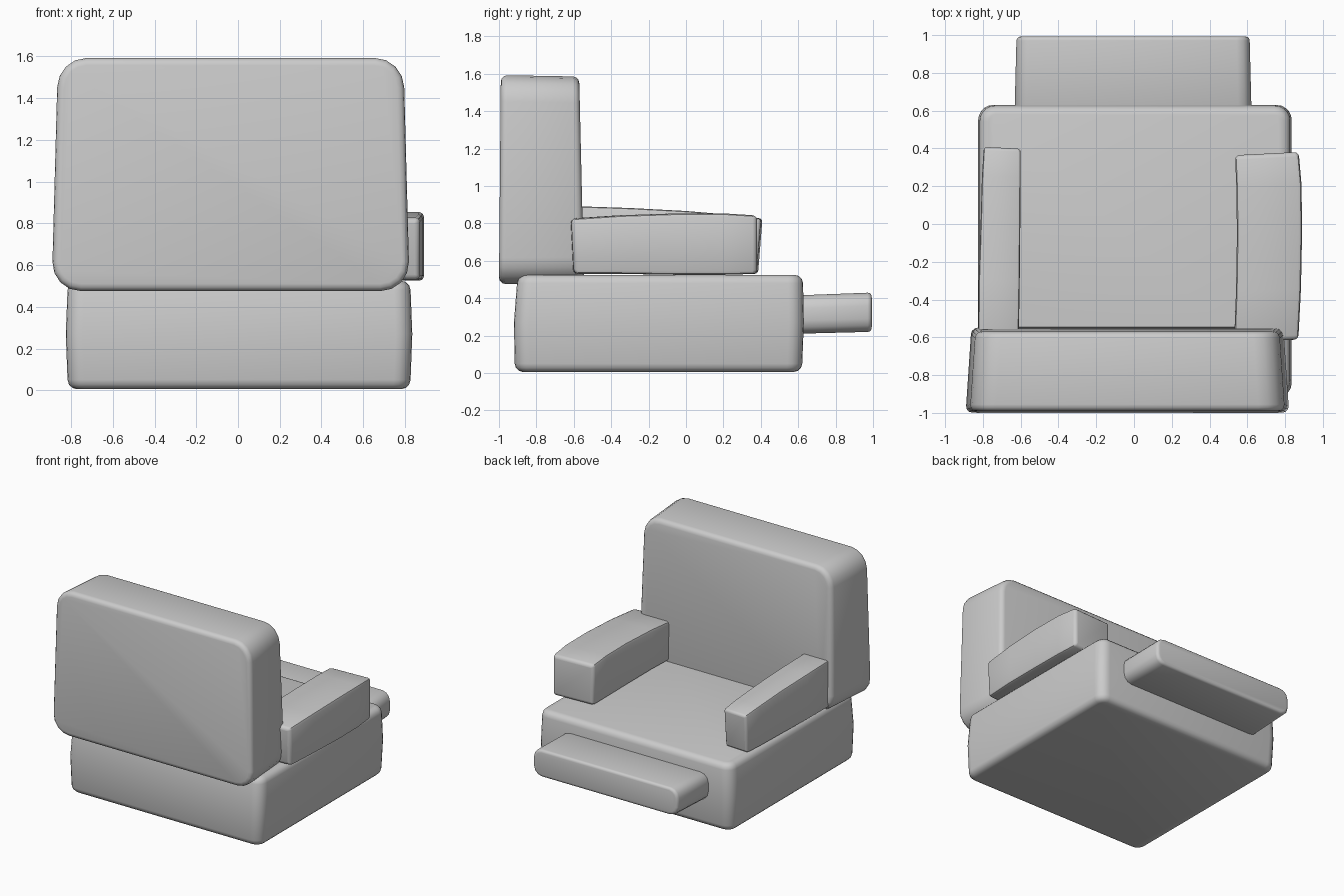
import bpy, bmesh
from math import sin, cos, pi
from mathutils import Vector

if "Cube" in bpy.data.objects:
    bpy.data.objects.remove(bpy.data.objects["Cube"])


def rounded_rect(a0, a1, b0, b1, r, segs):
    """Counter-clockwise rectangle with rounded corners."""
    corners = [(a1 - r, b1 - r), (a0 + r, b1 - r), (a0 + r, b0 + r), (a1 - r, b0 + r)]
    return [(ca + r * cos((q + k / segs) * pi / 2), cb + r * sin((q + k / segs) * pi / 2))
            for q, (ca, cb) in enumerate(corners) for k in range(segs + 1)]


def cushion(name, axis, sections, r, segs, rim, warp=None):
    """Loft rounded rectangles (pos, a0, a1, b0, b1) along y or z, round both rims."""
    bm = bmesh.new()
    rings = []
    for pos, *rect in sections:
        pts = rounded_rect(*rect, r, segs)
        rings.append([bm.verts.new((a, pos, b) if axis == 'y' else (a, b, pos)) for a, b in pts])
    n = len(rings[0])
    for lo, hi in zip(rings, rings[1:]):
        for i in range(n):
            j = (i + 1) % n
            bm.faces.new((lo[i], lo[j], hi[j], hi[i]))
    caps = [bm.faces.new(rings[0]), bm.faces.new(rings[-1])]
    bmesh.ops.recalc_face_normals(bm, faces=bm.faces[:])
    if warp:
        for v in bm.verts:
            v.co = Vector(warp(*v.co))
    edges = [e for f in caps for e in f.edges]
    bmesh.ops.bevel(bm, geom=edges, offset=rim, segments=3, profile=0.5, affect='EDGES',
                    clamp_overlap=True)
    mesh = bpy.data.meshes.new(name)
    bm.to_mesh(mesh)
    bm.free()
    obj = bpy.data.objects.new(name, mesh)
    bpy.context.collection.objects.link(obj)
    bpy.ops.object.select_all(action='DESELECT')
    obj.select_set(True)
    bpy.context.view_layer.objects.active = obj
    bpy.ops.object.shade_smooth_by_angle(angle=0.6)
    return obj


# Seat block
cushion("seat_base", 'z',
        [(0.005, -0.815, 0.825, -0.915, 0.62),
         (0.27, -0.825, 0.835, -0.92, 0.63),
         (0.525, -0.815, 0.825, -0.90, 0.625)], 0.08, 5, 0.045)


# Backrest, narrower and thinner towards the top
def lean(x, y, z):
    t = (z - 0.47) / 1.12
    s = 1 - 0.035 * t
    front = (y + 1.0) / 0.44
    return (-0.035 + (x + 0.035) * s, y - 0.035 * t * front + 0.01 * t, z)


cushion("backrest", 'y',
        [(-1.0, -0.895, 0.825, 0.475, 1.592),
         (-0.545, -0.865, 0.795, 0.48, 1.585)], 0.14, 4, 0.035, lean)

# Wide armrest with an arched top
cushion("armrest_right", 'y',
        [(-0.61, 0.53, 0.87, 0.53, 0.825),
         (-0.35, 0.54, 0.884, 0.53, 0.843),
         (-0.05, 0.545, 0.89, 0.525, 0.853),
         (0.2, 0.542, 0.887, 0.525, 0.853),
         (0.375, 0.535, 0.872, 0.53, 0.842)], 0.02, 2, 0.025,
        lambda x, y, z: (x, y + 0.05 * (x - 0.75) - 0.05 * (z - 0.65) * (y < -0.6), z))

# Narrow armrest rising towards the back
cushion("armrest_left", 'y',
        [(-0.6, -0.825, -0.61, 0.53, 0.892),
         (-0.3, -0.822, -0.605, 0.53, 0.882),
         (0.0, -0.812, -0.602, 0.53, 0.866),
         (0.25, -0.805, -0.60, 0.53, 0.845),
         (0.395, -0.795, -0.60, 0.53, 0.825)], 0.015, 2, 0.02,
        lambda x, y, z: (x, y + 0.08 * (z - 0.7) * (y > 0.3) - 0.05 * (x + 0.7) * (y > 0.3), z))

# Footrest bar
cushion("footrest", 'y',
        [(0.60, -0.632, 0.622, 0.21, 0.415),
         (1.0, -0.622, 0.612, 0.22, 0.43)], 0.07, 3, 0.022,
        lambda x, y, z: (x, y - 0.02 * x * x * (y > 0.9), z))
